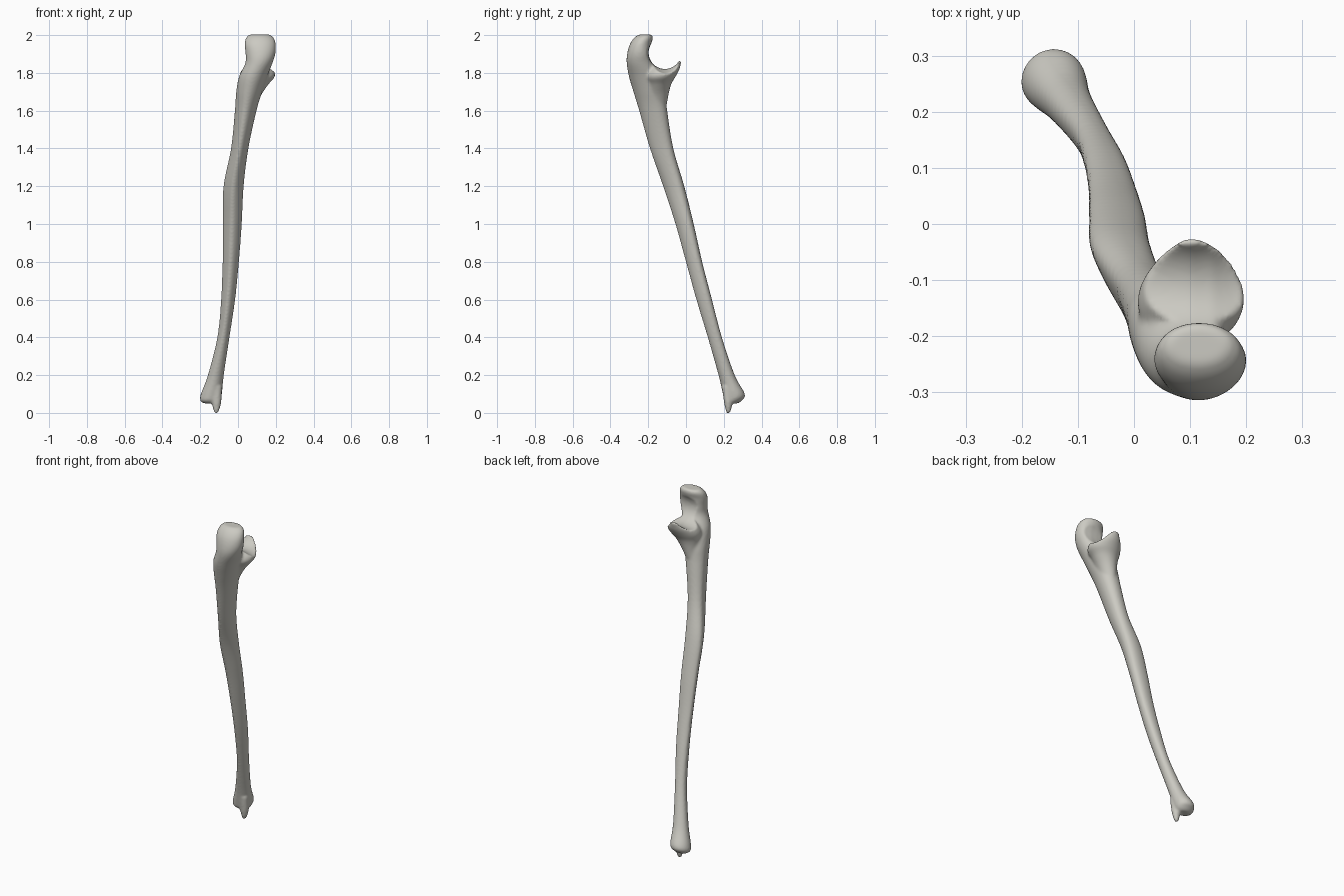
import bpy, bmesh, math

cube = bpy.data.objects.get("Cube")
if cube:
    bpy.data.objects.remove(cube, do_unlink=True)

# Rounded triangular section: crest at the left, flat back, ridge to the front
TRIANGLE = [(1, 0.25), (0.85, 0.75), (0.3, 1), (-0.5, 0.95), (-1, 0.55),
            (-0.8, -0.15), (-0.3, -0.9), (0.15, -1), (0.7, -0.5)]
RING = 27


def spline(points, i, t, closed=False):
    """Point on a smooth curve through the given tuples."""
    n = len(points)
    pick = [points[j % n] if closed else points[max(0, min(n - 1, j))]
            for j in range(i - 1, i + 3)]
    return [0.5 * (2 * b + (c - a) * t + (2 * a - 5 * b + 4 * c - d) * t * t
                   + (3 * b - a - 3 * c + d) * t ** 3)
            for a, b, c, d in zip(*pick)]


def section(tri):
    """Unit outline between an ellipse (0) and the triangle (1)."""
    out = []
    for k in range(RING):
        f = k * len(TRIANGLE) / RING
        px, py = spline(TRIANGLE, int(f), f % 1, True)
        a = math.tau * k / RING
        out.append((px * tri + math.cos(a) * (1 - tri), py * tri + math.sin(a) * (1 - tri)))
    return out


def skin(bm, rings):
    """Join rings of points into one closed shell."""
    loops = [[bm.verts.new(p) for p in ring] for ring in rings]
    for a, b in zip(loops, loops[1:]):
        for k in range(len(a)):
            m = (k + 1) % len(a)
            bm.faces.new((a[k], a[m], b[m], b[k]))
    bm.faces.new(loops[0])
    bm.faces.new(loops[-1])


def loft(bm, levels, steps=6):
    """Levels are (z, x min, x max, y min, y max, triangularity)."""
    rings = []
    for i in range(len(levels) - 1):
        for s in range(steps + (i == len(levels) - 2)):
            z, x0, x1, y0, y1, tri = spline(levels, i, s / steps)
            rings.append([((x0 + x1) / 2 + u * (x1 - x0) / 2,
                           (y0 + y1) / 2 + v * (y1 - y0) / 2, z)
                          for u, v in section(max(0, min(1, tri)))])
    skin(bm, rings)


def finish(bm, name):
    bmesh.ops.recalc_face_normals(bm, faces=bm.faces)
    mesh = bpy.data.meshes.new(name)
    bm.to_mesh(mesh)
    bm.free()
    obj = bpy.data.objects.new(name, mesh)
    bpy.context.collection.objects.link(obj)
    return obj


bone = bmesh.new()

# Shaft, from the rounded lower head up to the hooked upper end
loft(bone, [
    (0.05, -0.18, -0.115, 0.225, 0.275, 0),
    (0.065, -0.2, -0.095, 0.205, 0.295, 0),
    (0.1, -0.197, -0.085, 0.195, 0.312, 0),
    (0.2, -0.16, -0.075, 0.172, 0.258, 0.2),
    (0.4, -0.11, -0.045, 0.115, 0.19, 0.6),
    (0.6, -0.09, -0.015, 0.055, 0.137, 0.9),
    (0.8, -0.082, 0.005, 0, 0.085, 1),
    (1.0, -0.081, 0.02, -0.055, 0.04, 1),
    (1.2, -0.077, 0.03, -0.12, -0.01, 1),
    (1.4, -0.037, 0.055, -0.19, -0.068, 0.9),
    (1.6, -0.017, 0.098, -0.247, -0.1, 0.6),
    (1.7, -0.01, 0.128, -0.278, -0.11, 0.3),
    (1.78, 0.005, 0.155, -0.302, -0.13, 0.1),
    (1.85, 0.038, 0.182, -0.314, -0.17, 0),
    (1.9, 0.04, 0.198, -0.312, -0.18, 0),
    (1.95, 0.035, 0.2, -0.298, -0.183, 0),
    (1.985, 0.042, 0.19, -0.275, -0.175, 0),
    (2.003, 0.06, 0.168, -0.25, -0.182, 0)])

# Shelf below the notch
loft(bone, [
    (1.58, 0.01, 0.075, -0.2, -0.11, 0),
    (1.68, 0.015, 0.122, -0.21, -0.093, 0),
    (1.74, 0.012, 0.162, -0.21, -0.078, 0),
    (1.78, 0.006, 0.195, -0.22, -0.055, 0),
    (1.82, 0.022, 0.19, -0.2, -0.034, 0),
    (1.865, 0.055, 0.15, -0.15, -0.024, 0)])

# Small spike at the lower end
loft(bone, [
    (-0.002, -0.124, -0.106, 0.215, 0.234, 0),
    (0.02, -0.132, -0.097, 0.208, 0.24, 0),
    (0.06, -0.138, -0.088, 0.2, 0.246, 0),
    (0.14, -0.135, -0.084, 0.19, 0.24, 0)])
bone = finish(bone, "forearm_bone")

# Flared spool that carves the notch
spool = bmesh.new()
rings = []
for x, radius, y in [(-0.06, 0.115, -0.1), (0.02, 0.095, -0.105), (0.06, 0.09, -0.109),
                     (0.1, 0.086, -0.112), (0.14, 0.091, -0.109), (0.18, 0.107, -0.1),
                     (0.26, 0.13, -0.085)]:
    rings.append([(x, y + radius * math.cos(math.tau * k / 40),
                   1.907 + radius * math.sin(math.tau * k / 40)) for k in range(40)])
skin(spool, rings)
spool = finish(spool, "notch_cutter")
spool.hide_render = True
spool.hide_viewport = True
spool.display_type = 'WIRE'


# Fuse the parts, carve the notch and soften the seams
def fuse(size):
    mod = bone.modifiers.new("fuse", 'REMESH')
    mod.mode = 'VOXEL'
    mod.voxel_size = size
    mod.use_smooth_shade = True


fuse(0.007)
cut = bone.modifiers.new("notch", 'BOOLEAN')
cut.operation = 'DIFFERENCE'
cut.object = spool
fuse(0.006)
soften = bone.modifiers.new("soften", 'SMOOTH')
soften.factor = 0.5
soften.iterations = 6

# Pale bone colour
mat = bpy.data.materials.new("pale_bone")
mat.use_nodes = True
colour = (0.6, 0.59, 0.54, 1)
mat.diffuse_color = colour
mat.node_tree.nodes["Principled BSDF"].inputs["Base Color"].default_value = colour
bone.data.materials.append(mat)
for poly in bone.data.polygons:
    poly.use_smooth = True
